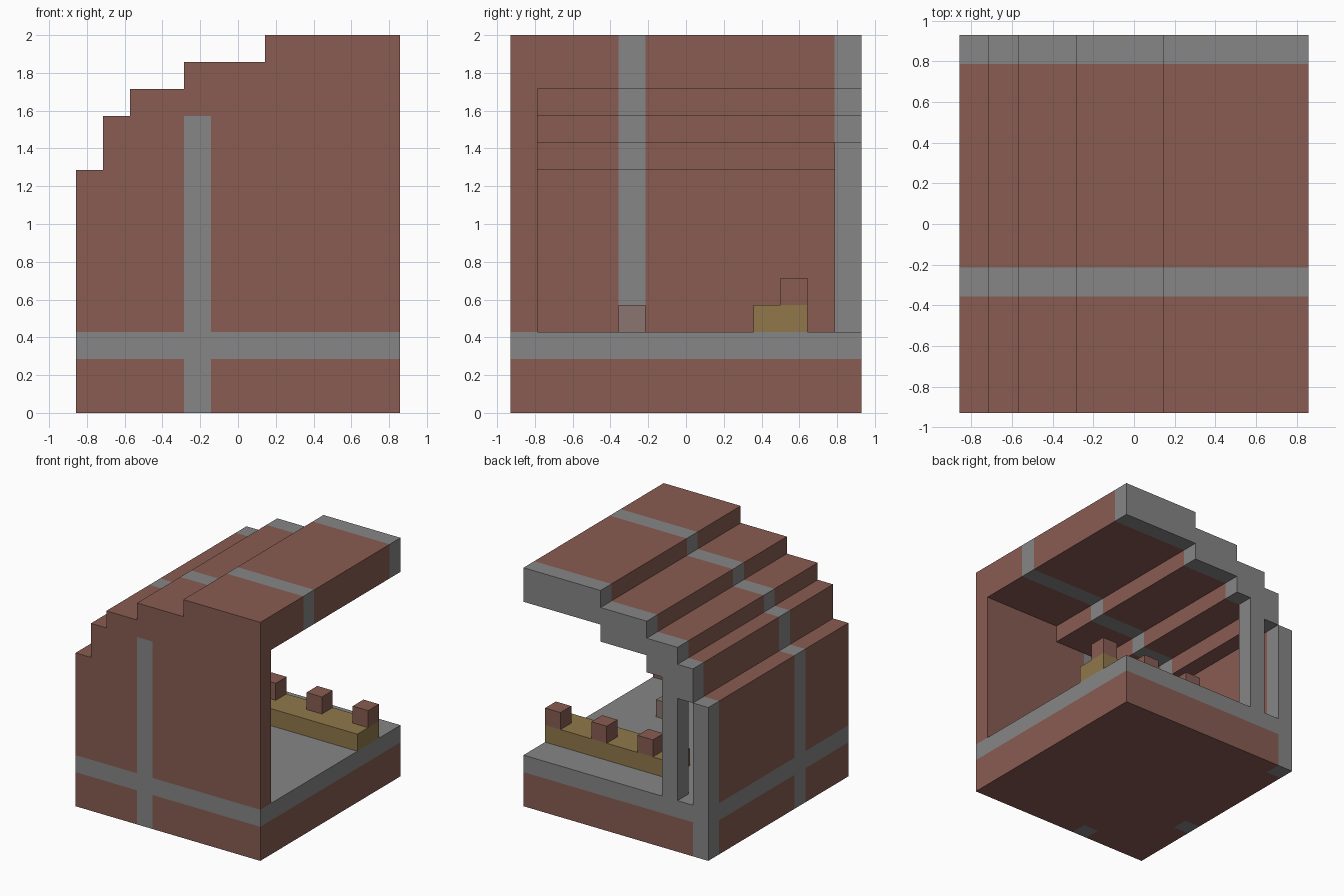
import bpy, bmesh
from mathutils import Vector

default = bpy.data.objects.get("Cube")
if default:
    bpy.data.objects.remove(default, do_unlink=True)

U = 1 / 7                      # block size
ORIGIN = Vector((6, 6.5, 0))   # grid centre, in blocks
BRICK, STONE, GOLD, CLAY = range(4)


def material(name, rgb):
    m = bpy.data.materials.new(name)
    m.use_nodes = True
    m.diffuse_color = (*rgb, 1)
    m.node_tree.nodes["Principled BSDF"].inputs["Base Color"].default_value = (*rgb, 1)
    return m


MATERIALS = [
    material("brick brown", (0.246, 0.107, 0.084)),
    material("stone grey", (0.238, 0.238, 0.238)),
    material("dull gold", (0.279, 0.188, 0.069)),
    material("dusty clay", (0.254, 0.178, 0.159)),
]


def prism(name, outline, y0, y1, rule, y_cuts=(), z_cuts=()):
    """Extrude an x-z outline along y, cut it, and colour faces by rule(centre)."""
    bm = bmesh.new()
    face = bm.faces.new([bm.verts.new((x, y0, z)) for x, z in outline])
    out = bmesh.ops.extrude_face_region(bm, geom=[face])
    verts = [g for g in out["geom"] if isinstance(g, bmesh.types.BMVert)]
    bmesh.ops.translate(bm, verts=verts, vec=(0, y1 - y0, 0))
    cuts = [((0, y, 0), (0, 1, 0)) for y in y_cuts]
    cuts += [((0, 0, z), (0, 0, 1)) for z in z_cuts]
    for co, no in cuts:
        bmesh.ops.bisect_plane(bm, geom=bm.verts[:] + bm.edges[:] + bm.faces[:],
                               plane_co=co, plane_no=no)
    bmesh.ops.recalc_face_normals(bm, faces=bm.faces)
    for f in bm.faces:
        f.material_index = rule(f.calc_center_bounds())
    for v in bm.verts:
        v.co = (v.co - ORIGIN) * U
    mesh = bpy.data.meshes.new(name)
    for m in MATERIALS:
        mesh.materials.append(m)
    bm.to_mesh(mesh)
    bm.free()
    obj = bpy.data.objects.new(name, mesh)
    bpy.context.collection.objects.link(obj)
    return obj


def box(name, x, y, z, rule, **cuts):
    outline = [(x[0], z[0]), (x[1], z[0]), (x[1], z[1]), (x[0], z[1])]
    return prism(name, outline, *y, rule, **cuts)


def plain(index):
    return lambda c: index


def stone_course(c):
    return STONE if 2 <= c.z <= 3 else BRICK


def roof_bands(c):
    return STONE if 4 <= c.y <= 5 or c.y >= 12 else BRICK


def side_bands(c):
    return STONE if 2 <= c.z <= 3 else roof_bands(c)


# Floor slab with a stone top course
box("floor", (1, 12), (1, 13), (0, 3), stone_course, z_cuts=(2,))

# Front wall in two halves either side of a stone post
prism("front_wall_right",
      [(0, 0), (4, 0), (4, 12), (2, 12), (2, 11), (1, 11), (1, 9), (0, 9)],
      0, 1, stone_course, z_cuts=(2, 3))
box("front_post", (4, 5), (0, 1), (0, 13),
    lambda c: STONE if c.z < 11 else BRICK, z_cuts=(11,))
prism("front_wall_left", [(5, 0), (12, 0), (12, 14), (7, 14), (7, 13), (5, 13)],
      0, 1, stone_course, z_cuts=(2, 3))

# Low side wall with stone posts and course
box("side_wall", (0, 1), (1, 13), (0, 9), side_bands,
    y_cuts=(4, 5, 12), z_cuts=(2, 3))

# Stepped roof: (start x, underside z), each step two blocks thick
steps = [(1, 9), (2, 10), (4, 11), (7, 12)]
ends = [x for x, _ in steps[1:]] + [12]
under = [p for (x, z), e in zip(steps, ends) for p in ((x, z), (e, z))]
prism("stepped_roof", under + [(x, z + 2) for x, z in reversed(under)],
      1, 13, roof_bands, y_cuts=(4, 5, 12))

# Slim column at the open back
box("back_column", (2, 3), (12, 13), (3, 10), plain(STONE))

# Counter with three small blocks on top
box("counter", (4, 12), (9, 11), (3, 4), plain(GOLD))
for i, x in enumerate((5, 8, 11)):
    box(f"counter_block_{i + 1}", (x, x + 1), (10, 11), (4, 5), plain(BRICK))

# Single block standing on the floor
box("floor_block", (8, 9), (4, 5), (3, 4), plain(CLAY))
